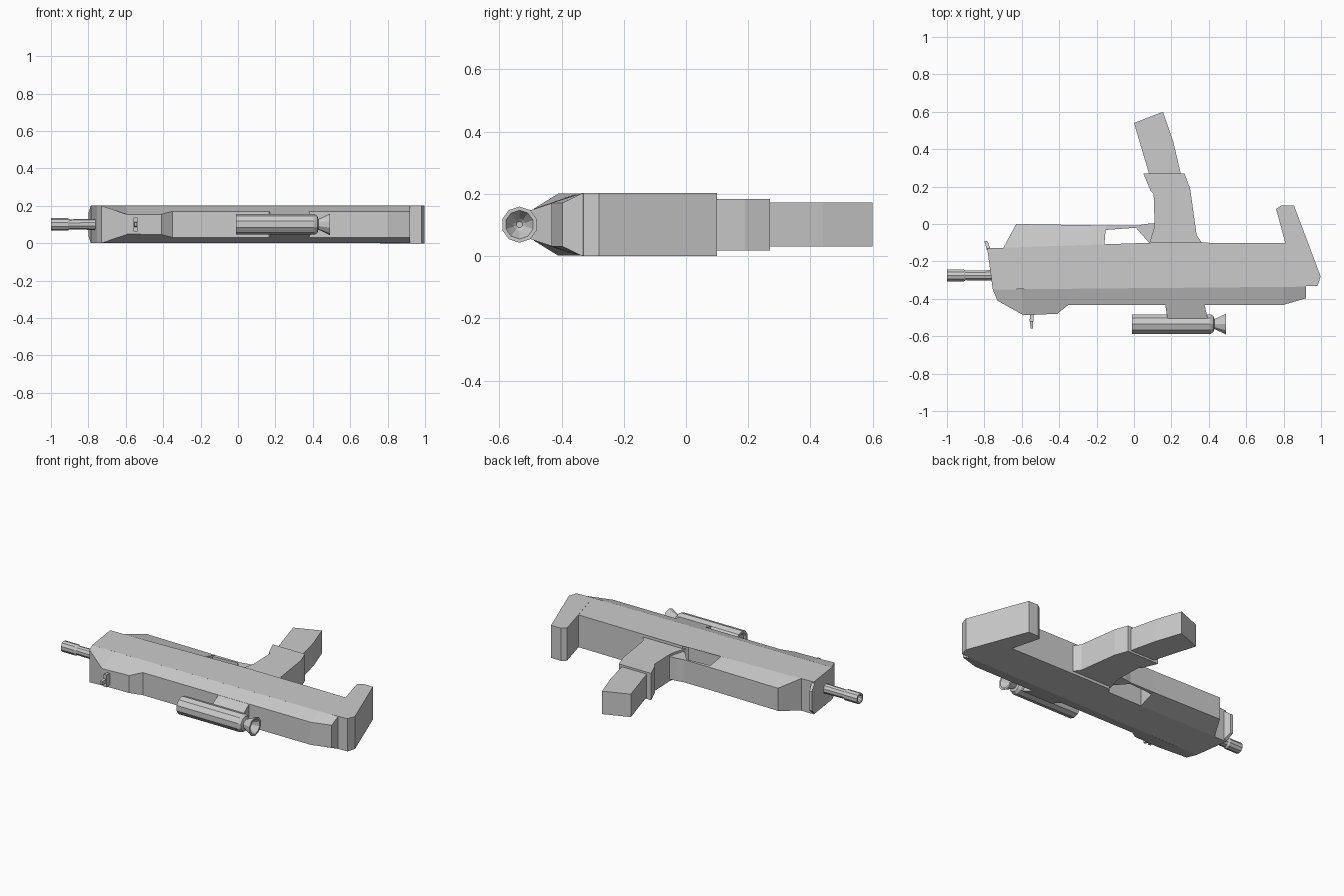
import bpy, bmesh, math

if "Cube" in bpy.data.objects:
    bpy.data.objects.remove(bpy.data.objects["Cube"])

MID = 0.101  # height of the mirror plane, the model lies on its side


def finish(name, bm):
    bmesh.ops.recalc_face_normals(bm, faces=bm.faces)
    me = bpy.data.meshes.new(name)
    bm.to_mesh(me)
    bm.free()
    ob = bpy.data.objects.new(name, me)
    bpy.context.collection.objects.link(ob)
    return ob


def slab(name, outline, h):
    """Flat plate of half thickness h from an xy outline."""
    bm = bmesh.new()
    up = [bm.verts.new((x, y, MID + h)) for x, y in outline]
    dn = [bm.verts.new((x, y, MID - h)) for x, y in outline]
    n = len(outline)
    caps = [bm.faces.new(up), bm.faces.new(dn[::-1])]
    for i in range(n):
        j = (i + 1) % n
        bm.faces.new((up[i], dn[i], dn[j], up[j]))
    bmesh.ops.triangulate(bm, faces=caps)
    return finish(name, bm)


def bevelled_strip(name, inner, outer):
    """Plate between two rows of (x, y, half thickness), sloping on both sides."""
    bm = bmesh.new()
    rows = [[bm.verts.new((x, y, MID + s * h)) for x, y, h in row]
            for row, s in ((inner, 1), (outer, 1), (outer, -1), (inner, -1))]
    for k in range(4):
        a, b = rows[k], rows[(k + 1) % 4]
        for i in range(len(a) - 1):
            bm.faces.new((a[i], a[i + 1], b[i + 1], b[i]))
    for e in (0, -1):
        bm.faces.new([r[e] for r in rows])
    return finish(name, bm)


def turned(name, y, profile, sides):
    """Solid of revolution about an x-parallel axis, profile of (x, radius)."""
    bm = bmesh.new()
    rings = []
    for x, r in profile:
        rings.append([bm.verts.new((x, y + r * math.cos(2 * math.pi * (i + .5) / sides),
                                    MID + r * math.sin(2 * math.pi * (i + .5) / sides)))
                      for i in range(sides)])
    for a, b in zip(rings, rings[1:]):
        for i in range(sides):
            j = (i + 1) % sides
            bm.faces.new((a[i], a[j], b[j], b[i]))
    bm.faces.new(rings[0])
    bm.faces.new(rings[-1])
    return finish(name, bm)


# Main receiver
slab("receiver", [(-.785, -.13), (-.755, -.35), (.92, -.335), (.92, -.2), (.81, -.103),
                  (.36, -.1), (.095, -.1), (.075, -.13)], .1)

# Sloped side with the front bulge
bevelled_strip("receiver_bevel",
               [(-.755, -.35, .1), (-.6, -.349, .1), (-.41, -.347, .1), (-.35, -.346, .1),
                (.8, -.336, .1), (.92, -.335, .1)],
               [(-.73, -.41, .1), (-.59, -.488, .052), (-.41, -.48, .054), (-.35, -.432, .07),
                (.8, -.432, .07), (.92, -.397, .07)])

# Front plate tab
bevelled_strip("front_plate", [(-.787, -.14, .1), (-.765, -.14, .1)],
               [(-.8, -.09, .06), (-.784, -.09, .06)])

# Tapered handguard
bevelled_strip("handguard", [(-.7, -.13, .1), (-.16, -.13, .1)],
               [(-.63, 0, .07), (-.15, -.008, .07)])

# Trigger guard
slab("trigger_guard", [(-.155, -.008), (.02, -.008), (.06, 0), (.12, .005), (.12, -.1),
                       (.08, -.1), (.01, -.02), (-.155, -.032)], .07)

# Grip and magazine
slab("grip", [(.05, .27), (.27, .27), (.3, .19), (.335, -.06), (.37, -.11), (.08, -.11),
              (.105, -.03), (.11, .0), (.105, .16), (.09, .175)], .083)
slab("magazine", [(.09, .2), (.08, .27), (0, .54), (.155, .6), (.21, .44), (.25, .27), (.26, .2)], .071)

# Shoulder stock
slab("stock", [(.76, .08), (.788, .1), (.855, .1), (.998, -.28), (.982, -.33),
               (.87, -.335), (.86, -.29)], .101)

# Barrel with hollow muzzle
turned("barrel", -.275, [(-.74, .03), (-.9, .027), (-.91, .033), (-1, .033), (-1, .022), (-.92, .02)], 10)

# Scope with mount and flared eyepiece
bevelled_strip("scope_mount", [(.165, -.42, .073), (.375, -.42, .073)],
               [(.18, -.51, .043), (.395, -.51, .043)])
turned("scope", -.535, [(.0, .03), (-.01, .04), (-.01, .055), (.41, .055), (.425, .045), (.43, .028),
                        (.492, .058), (.492, .046), (.45, .02), (.44, .01)], 10)

# Front sight: base plate and post
bevelled_strip("front_sight", [(-.556, -.48, .035), (-.538, -.48, .035)],
               [(-.558, -.52, .038), (-.538, -.52, .038)])
bevelled_strip("front_sight_post", [(-.556, -.51, .014), (-.54, -.51, .014)],
               [(-.554, -.56, .01), (-.54, -.56, .01)])
